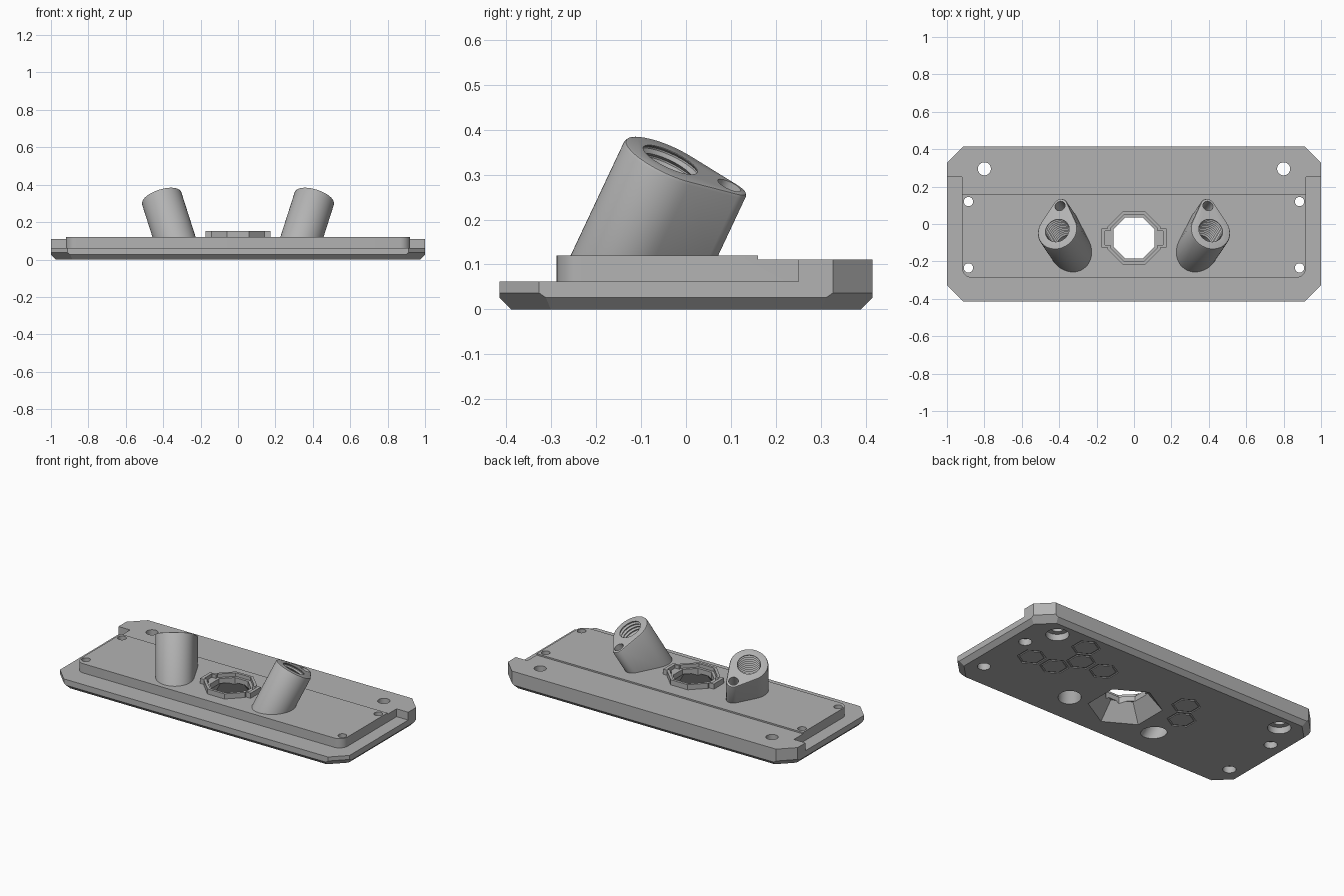
import bpy, bmesh
from math import sin, cos, pi, asin, radians
from mathutils import Vector, Matrix

cube = bpy.data.objects.get("Cube")
if cube:
    bpy.data.objects.remove(cube)

grey = bpy.data.materials.new("plain grey")
grey.use_nodes = True
grey.diffuse_color = (0.45, 0.45, 0.45, 1)
grey.node_tree.nodes["Principled BSDF"].inputs["Base Color"].default_value = grey.diffuse_color


def loft(rings):
    """Solid through outlines of equal length, given as (points, height)."""
    bm = bmesh.new()
    loops = [[bm.verts.new((p[0], p[1], z)) for p in pts] for pts, z in rings]
    n = len(loops[0])
    for a, b in zip(loops, loops[1:]):
        for i in range(n):
            j = (i + 1) % n
            bm.faces.new((a[i], a[j], b[j], b[i]))
    bm.faces.new(loops[0][::-1])
    bm.faces.new(loops[-1])
    return bm


def finish(bm, name, matrix=None):
    if matrix:
        bm.transform(matrix)
    bmesh.ops.recalc_face_normals(bm, faces=bm.faces[:])
    mesh = bpy.data.meshes.new(name)
    bm.to_mesh(mesh)
    bm.free()
    obj = bpy.data.objects.new(name, mesh)
    bpy.context.collection.objects.link(obj)
    mesh.materials.append(grey)
    return obj


def slice_off(bm, point, normal):
    geom = bm.verts[:] + bm.edges[:] + bm.faces[:]
    cut = bmesh.ops.bisect_plane(bm, geom=geom, plane_co=point, plane_no=normal,
                                 clear_outer=True)["geom_cut"]
    bmesh.ops.contextual_create(bm, geom=[e for e in cut if isinstance(e, bmesh.types.BMEdge)])


def ngon(r, n=32, x=0, y=0, start=0.0):
    return [(x + r * cos(start + 2 * pi * i / n), y + r * sin(start + 2 * pi * i / n))
            for i in range(n)]


def rect(x0, x1, y0, y1):
    return [(x0, y0), (x1, y0), (x1, y1), (x0, y1)]


def prism(pts, z0, z1):
    return loft([(pts, z0), (pts, z1)])


# Base block with clipped corners and a bevelled underside
bm = prism(rect(-1, 1, -0.415, 0.415), 0, 0.12)
for sx in (-1, 1):
    for sy in (-1, 1):
        slice_off(bm, (sx, sy * 0.327, 0), (sx, sy, 0))
for s in (-1, 1):
    slice_off(bm, (s, 0, 0.026), (s, 0, -1))
    slice_off(bm, (0, s * 0.415, 0.026), (0, s, -1))
    for sy in (-1, 1):
        slice_off(bm, (s, sy * 0.327, 0.037), Vector((s, sy, 0)).normalized() - Vector((0, 0, 1)))
plate = finish(bm, "cover_plate")


def combine(bm, operation, matrix=None):
    """Merge a solid into the plate, or cut it away."""
    tool = finish(bm, "tool", matrix)
    mod = plate.modifiers.new("combine", "BOOLEAN")
    mod.operation = operation
    mod.solver = "EXACT"
    mod.object = tool
    bpy.context.view_layer.objects.active = plate
    bpy.ops.object.modifier_apply(modifier=mod.name)
    bpy.data.objects.remove(tool)


# Low ledge around the raised deck, with rounded front deck corners
def deck_corner(sx):
    r = 0.055
    return [(sx * (0.92 - r + r * cos(a)), -0.288 + r - r * sin(a))
            for a in [pi / 2 * i / 8 for i in range(9)]]


ledge = [(-1.1, 0.25), (-1.1, -0.5), (1.1, -0.5), (1.1, 0.25), (0.92, 0.25)]
ledge += deck_corner(1) + deck_corner(-1)[::-1] + [(-0.92, 0.25)]
combine(prism(ledge, 0.062, 0.2), "DIFFERENCE")

# Slightly lower step along the back
combine(prism(rect(-1.2, 1.2, 0.16, 0.6), 0.111, 0.2), "DIFFERENCE")

# Slanted teardrop bosses
axis = Vector((-0.32, 0.47, 1)).normalized()
along = Vector((0.1, 0.91, -0.4))
along = (along - axis * along.dot(axis)).normalized()
across = along.cross(axis)
frame = Matrix((across, along, axis)).transposed().to_4x4()
frame.translation = (-0.41, -0.035, 0.333)
flip = Matrix.Scale(-1, 4, (1, 0, 0))
REACH = 0.148


def teardrop(inset):
    r1, r2 = 0.11 - inset, 0.04 - inset
    a = asin((r1 - r2) / REACH)
    tip = [a + (pi - 2 * a) * i / 12 for i in range(13)]
    back = [pi - a + (pi + 2 * a) * i / 32 for i in range(33)]
    return ([(r2 * cos(t), REACH + r2 * sin(t)) for t in tip]
            + [(r1 * cos(t), r1 * sin(t)) for t in back])


def boss():
    bm = loft([(teardrop(0), -0.45), (teardrop(0), -0.008),
               (teardrop(0.003), -0.002), (teardrop(0.008), 0)])
    bm.transform(frame)
    slice_off(bm, (0, 0, 0.07), (0, 0, -1))
    return bm


for mirror in (Matrix.Identity(4), flip):
    combine(boss(), "UNION", mirror)

# Octagonal socket collar with two side lugs
CY = -0.075


def octagon(apothem):
    return ngon(apothem / cos(pi / 8), 8, 0, CY, pi / 8)


combine(prism(octagon(0.142), 0.07, 0.152), "UNION")
combine(prism(rect(-0.175, 0.175, CY - 0.05, CY + 0.05), 0.075, 0.152), "UNION")
combine(prism(octagon(0.126), 0.13, 0.3), "DIFFERENCE")
combine(prism(rect(-0.155, 0.155, CY - 0.038, CY + 0.038), 0.13, 0.3), "DIFFERENCE")
combine(prism(octagon(0.11), -0.1, 0.3), "DIFFERENCE")

# Six-sided flare under the socket
combine(loft([(ngon(0.225, 6, 0, CY, pi / 6), -0.02),
              (ngon(0.125, 6, 0, CY, pi / 6), 0.1)]), "DIFFERENCE")


# Threaded bores and small pilot holes in the bosses
def bore():
    rings = [(ngon(0.064), -0.6)]
    for i in range(10):
        z = -0.2 + i * 0.02
        rings += [(ngon(0.064), z), (ngon(0.074), z + 0.008), (ngon(0.074), z + 0.012)]
    rings += [(ngon(0.066), -0.002), (ngon(0.07), 0.1)]
    return loft(rings)


for mirror in (Matrix.Identity(4), flip):
    combine(bore(), "DIFFERENCE", mirror @ frame)
    combine(prism(ngon(0.028, 24, 0, REACH - 0.004), -0.16, 0.1), "DIFFERENCE", mirror @ frame)

# Screw holes, wider from below
for x, y, r, wide in ((0.8, 0.295, 0.035, 0.065), (0.885, 0.12, 0.025, 0.037),
                      (0.885, -0.235, 0.025, 0.037)):
    for s in (-1, 1):
        combine(prism(ngon(r, 24, s * x, y), -0.1, 0.3), "DIFFERENCE")
        combine(prism(ngon(wide, 24, s * x, y), -0.1, 0.04), "DIFFERENCE")

# Fine hexagon grooves on the underside
for x, y in ((0.585, 0.285), (0.75, 0.015), (0.588, 0.015), (0.507, 0.15),
             (0.345, 0.15), (-0.25, 0.15), (-0.33, 0.015)):
    groove = prism(ngon(0.082, 6, x, y, pi / 6), -0.02, 0.005)
    core = finish(prism(ngon(0.07, 6, x, y, pi / 6), -0.05, 0.05), "core")
    ring = finish(groove, "groove")
    mod = ring.modifiers.new("hollow", "BOOLEAN")
    mod.operation, mod.object = "DIFFERENCE", core
    bpy.context.view_layer.objects.active = ring
    bpy.ops.object.modifier_apply(modifier=mod.name)
    bm = bmesh.new()
    bm.from_mesh(ring.data)
    for helper in (core, ring):
        bpy.data.objects.remove(helper)
    combine(bm, "DIFFERENCE")

# Smooth round walls, crisp edges
for obj in bpy.context.selected_objects:
    obj.select_set(False)
plate.select_set(True)
bpy.context.view_layer.objects.active = plate
bpy.ops.object.shade_smooth_by_angle(angle=radians(30))
